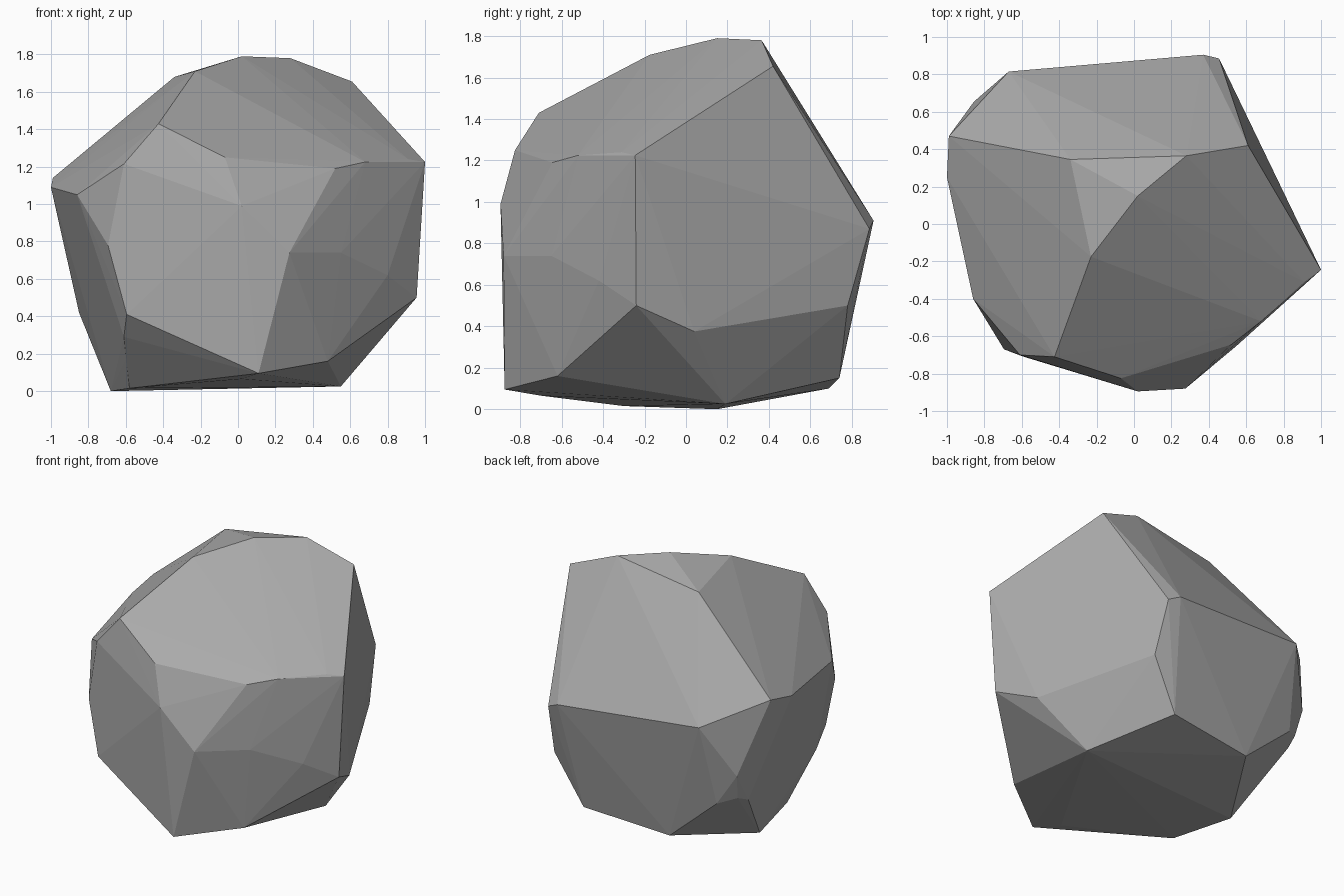
import bpy
import bmesh
from mathutils import Vector

# Remove the default cube only
default_cube = bpy.data.objects.get("Cube")
if default_cube:
    bpy.data.objects.remove(default_cube, do_unlink=True)


def make_material(name, color):
    """Create one flat matte colour for viewport and render."""
    material = bpy.data.materials.new(name)
    material.use_nodes = True
    material.diffuse_color = color
    shader = material.node_tree.nodes["Principled BSDF"]
    shader.inputs["Base Color"].default_value = color
    shader.inputs["Roughness"].default_value = .9
    return material


def make_boulder(name, corner_groups, material):
    """Wrap a tight faceted skin around the chiselled corners."""
    bm = bmesh.new()
    for group in corner_groups:
        for corner in group:
            bm.verts.new(Vector(corner))
    result = bmesh.ops.convex_hull(bm, input=list(bm.verts))

    # Drop any corners that ended up inside the skin
    loose = [vert for vert in bm.verts if not vert.link_faces]
    bmesh.ops.delete(bm, geom=loose, context="VERTS")
    bmesh.ops.recalc_face_normals(bm, faces=list(bm.faces))
    for face in bm.faces:
        face.smooth = False

    mesh = bpy.data.meshes.new(name)
    bm.to_mesh(mesh)
    bm.free()
    mesh.materials.append(material)
    boulder = bpy.data.objects.new(name, mesh)
    bpy.context.scene.collection.objects.link(boulder)
    return boulder


# Crown: the sloping top of the boulder
crown = [
    (.02, .15, 1.79), (.28, .365, 1.78), (.61, .42, 1.655),
    (-.23, -.175, 1.71), (-.34, .345, 1.68),
]

# Front shoulder: the ridge under the crown
front_shoulder = [
    (-.425, -.71, 1.43), (-.07, -.825, 1.25), (.52, -.645, 1.19),
    (.68, -.52, 1.225), (.91, -.31, 1.24), (1, -.245, 1.225),
    (-.61, -.7, 1.215), (-.86, -.4, 1.05),
]

# Front wall: the broad planes facing forward
front_wall = [
    (.02, -.895, .99), (.275, -.88, .74), (.55, -.65, .74),
    (.8, -.42, .62), (.955, -.24, .5), (-.695, -.67, .78),
    (-.595, -.708, .41),
]

# Back wall and its upper rim
back_wall = [
    (-1, .25, 1.09), (-.99, .47, 1.14), (-.67, .815, .99),
    (.37, .905, .91), (.455, .885, .87), (.48, .78, .5),
    (-.855, .655, .635), (-.845, .49, .56), (-.83, .61, .46),
    (-.85, .52, .42), (-.72, .687, .42),
]

# Base: the undercut foot the boulder rests on
base = [
    (.84, .04, .375), (.55, .19, .025), (.48, -.62, .16),
    (.11, -.875, .095), (.02, -.7, .065), (-.58, -.3, .015),
    (-.6, -.45, .17), (-.61, -.58, .29), (-.68, .15, 0),
    (-.355, .69, .1), (.28, .74, .15),
]

stone_grey = make_material("stone_grey", (.4, .4, .4, 1))
make_boulder("boulder", [crown, front_shoulder, front_wall, back_wall, base], stone_grey)
